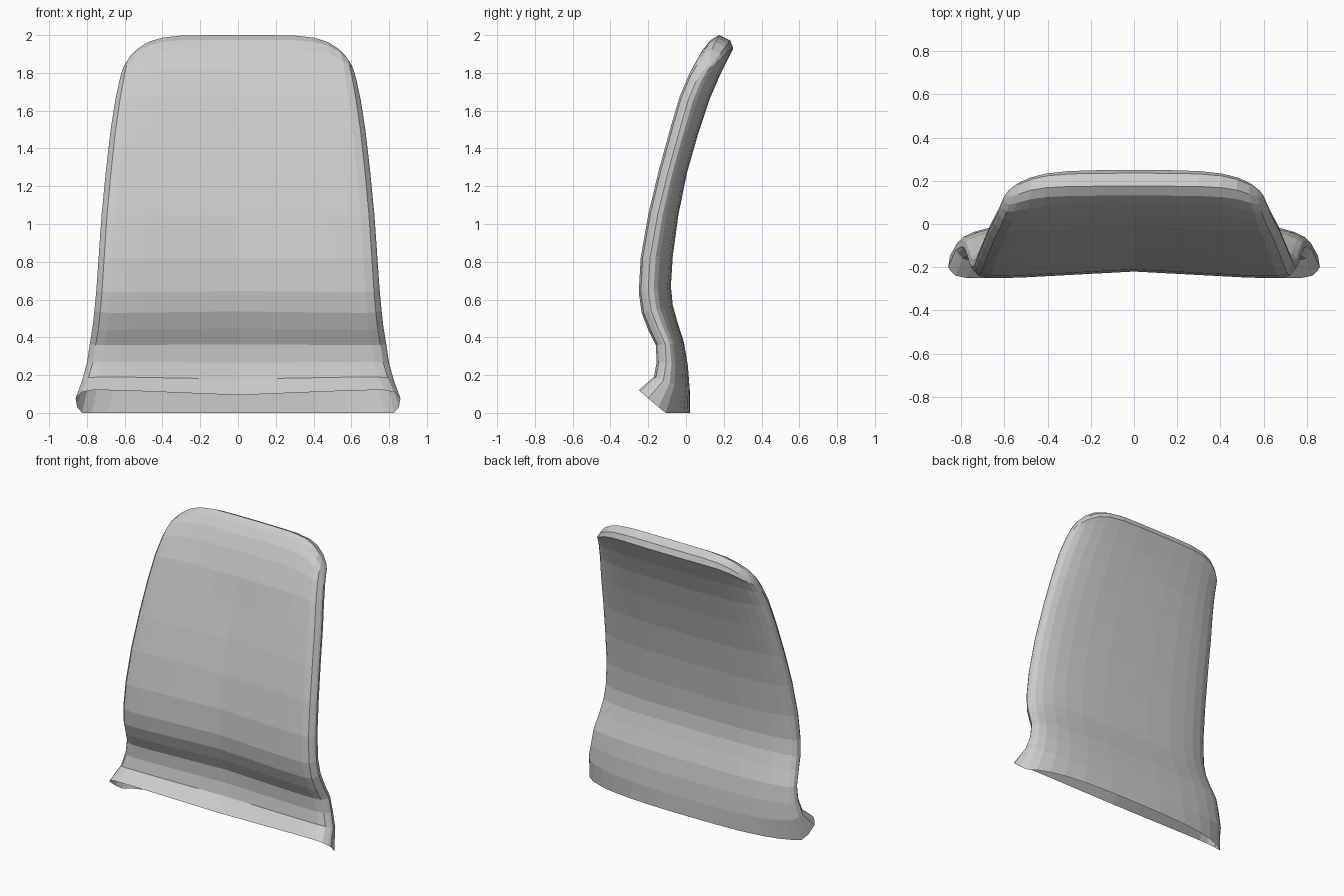
import bpy
import bmesh

cube = bpy.data.objects.get("Cube")
if cube:
    bpy.data.objects.remove(cube, do_unlink=True)

# Plain grey plastic
grey = bpy.data.materials.new("light_grey")
grey.use_nodes = True
colour = (0.6, 0.6, 0.6, 1)
grey.diffuse_color = colour
grey.node_tree.nodes["Principled BSDF"].inputs["Base Color"].default_value = colour

# Side profile, bottom to top: front z, front y, back z, back y, half width
PROFILE = [
    (.12, -.25, 0, .02, .86),
    (.19, -.17, .12, .02, .825),
    (.27, -.155, .25, .01, .8),
    (.36, -.16, .37, -.01, .785),
    (.44, -.2, .48, -.045, .77),
    (.53, -.235, .57, -.07, .76),
    (.64, -.25, .67, -.08, .75),
    (.82, -.24, .83, -.07, .738),
    (1.05, -.2, 1.05, -.04, .722),
    (1.28, -.145, 1.27, .005, .7),
    (1.5, -.085, 1.48, .065, .675),
    (1.68, -.03, 1.66, .125, .65),
    (1.83, .035, 1.8, .185, .628),
    (1.92, .085, 1.88, .225, .615),
    (1.975, .13, 1.93, .25, .605),
    (2, .175, 1.97, .235, .595),
]
# Positions across the half width, from the middle to the side
ACROSS = [0, .25, .5, .68, .8, .9, .96, .99, 1]


def section_point(row, u, is_back):
    """One point of a cross-section, u = 0 in the middle and 1 at the side."""
    zf, yf, zb, yb, width = row
    thick = yb - yf
    upper = max(0, (zf - 1.5) / .5)
    hollow = .03 * (1 - min(1, upper))
    lip = min(.05, .35 * thick)
    if is_back:
        # The back bulges and rolls forward to the side
        y = yf + lip + (thick - lip) * (1 - u ** 3) ** .4
    else:
        # The front is slightly hollow with a small rounded lip
        y = yf + hollow * (1 - min(1, u / .75))
        y += lip * max(0, (u - .9) / .1) ** 3
    z = zf + (zb - zf) * (y - yf) / thick
    if row is PROFILE[0]:
        # Slanted cut at the bottom rim
        z = max(0, .12 - (y + .25) * .86)
    # Rounded upper corners
    drop = .14 * min(1, upper) ** 2 * u ** 6
    return (width * u, y - .5 * drop, z - drop)


def build_backrest():
    bm = bmesh.new()
    rows = []
    for row in PROFILE:
        front = [bm.verts.new(section_point(row, u, False)) for u in ACROSS]
        back = [bm.verts.new(section_point(row, u, True)) for u in ACROSS[:-1]]
        rows.append(front + back[::-1])

    # Outer skin, open at the bottom
    for low, high in zip(rows, rows[1:]):
        for i in range(len(low) - 1):
            bm.faces.new((low[i], low[i + 1], high[i + 1], high[i]))

    # Narrow strip closing the top edge
    top = rows[-1]
    last = len(top) - 1
    for i in range(len(ACROSS) - 1):
        loop = [top[i], top[i + 1], top[last - i - 1], top[last - i]]
        bm.faces.new(list(dict.fromkeys(loop)))

    # Mirror to the other half
    bmesh.ops.mirror(bm, geom=bm.verts[:] + bm.edges[:] + bm.faces[:],
                     axis='X', merge_dist=.0001)
    bmesh.ops.recalc_face_normals(bm, faces=bm.faces[:])
    mesh = bpy.data.meshes.new("backrest")
    bm.to_mesh(mesh)
    bm.free()
    mesh.materials.append(grey)
    backrest = bpy.data.objects.new("backrest", mesh)
    bpy.context.collection.objects.link(backrest)


build_backrest()
